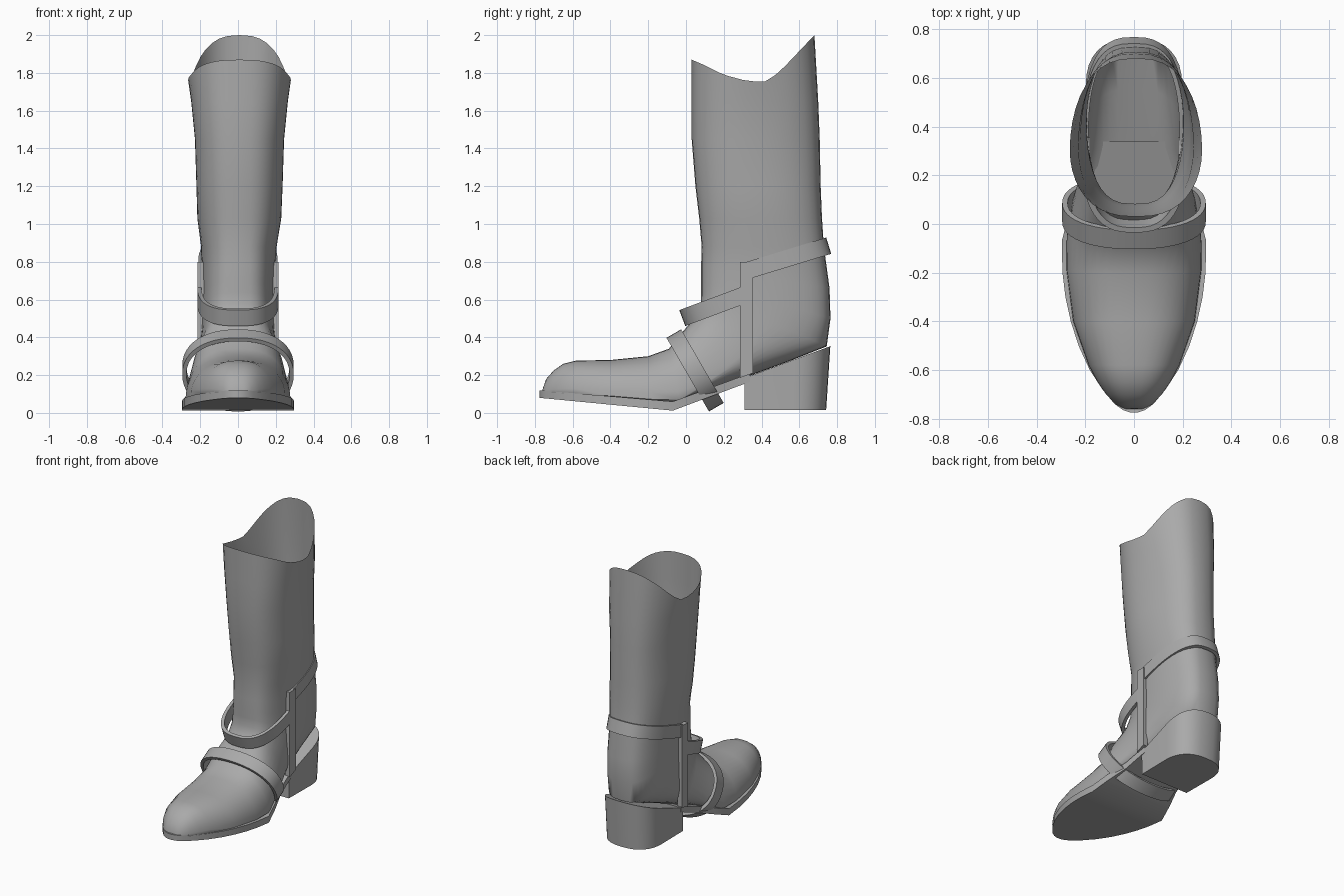
import bpy, bmesh, math
from mathutils import Vector

if "Cube" in bpy.data.objects:
    bpy.data.objects.remove(bpy.data.objects["Cube"])

grey = bpy.data.materials.new("plain grey")
grey.use_nodes = True
grey.diffuse_color = (0.4, 0.4, 0.4, 1)
grey.node_tree.nodes["Principled BSDF"].inputs["Base Color"].default_value = (0.4, 0.4, 0.4, 1)


def interp(points, t):
    """Piecewise-linear lookup."""
    for (a, va), (b, vb) in zip(points, points[1:]):
        if t <= b:
            return va + (vb - va) * max(0, (t - a) / (b - a))
    return points[-1][1]


def power(v, e):
    return math.copysign(abs(v) ** e, v)


def finish(name, bm, angle=35):
    bmesh.ops.recalc_face_normals(bm, faces=bm.faces)
    mesh = bpy.data.meshes.new(name)
    bm.to_mesh(mesh)
    bm.free()
    mesh.materials.append(grey)
    ob = bpy.data.objects.new(name, mesh)
    bpy.context.collection.objects.link(ob)
    bpy.ops.object.select_all(action='DESELECT')
    ob.select_set(True)
    bpy.context.view_layer.objects.active = ob
    bpy.ops.object.shade_smooth_by_angle(angle=math.radians(angle))


def loft(name, rings, cap_start=False, cap_end=False, closed=False, angle=35):
    bm = bmesh.new()
    vs = [[bm.verts.new(p) for p in r] for r in rings]
    n = len(vs[0])
    pairs = list(zip(vs, vs[1:])) + ([(vs[-1], vs[0])] if closed else [])
    for a, b in pairs:
        for i in range(n):
            j = (i + 1) % n
            bm.faces.new((a[i], a[j], b[j], b[i]))
    if cap_start:
        bm.faces.new(vs[0])
    if cap_end:
        bm.faces.new(vs[-1])
    finish(name, bm, angle)


# Upper: rings fan from the toe round the ankle and up the shaft
# (front y, front z, back y, back z, half width, widest position, squareness)
SECTIONS = [
    (-.758, .13, -.762, .10, .04, .95, .8),
    (-.74, .18, -.742, .10, .075, .95, .8),
    (-.70, .225, -.70, .10, .115, .95, .8),
    (-.65, .26, -.65, .095, .15, .95, .8),
    (-.58, .277, -.58, .09, .187, .95, .8),
    (-.40, .28, -.40, .08, .25, .95, .8),
    (-.20, .30, -.18, .06, .278, .95, .8),
    (-.09, .34, -.03, .05, .276, .93, .75),
    (0, .45, .12, .11, .25, .86, .68),
    (.06, .52, .32, .19, .205, .75, .6),
    (.08, .58, .55, .275, .195, .6, .58),
    (.08, .64, .745, .352, .193, .5, .58),
    (.08, .70, .765, .50, .193, .5, .6),
    (.08, .78, .76, .66, .195, .5, .62),
    (.083, .88, .73, .88, .2, .5, .68),
    (.07, 1.03, .72, 1.03, .222, .47, .72),
    (.05, 1.2, .713, 1.2, .228, .44, .75),
    (.03, 1.45, .708, 1.45, .236, .42, .75),
    (.03, 1.65, .70, 1.65, .256, .42, .75),
    (.03, 1.87, .68, 2.0, .272, .42, .78),
]
RIM = [(.03, 1.87), (.1, 1.84), (.2, 1.79), (.33, 1.755), (.43, 1.755), (.5, 1.81), (.68, 2.0)]
N = 40


def section(fy, fz, by, bz, w, k, e):
    ring = []
    for i in range(N):
        a = 2 * math.pi * i / N
        c = math.cos(a)
        t = k * (1 - c) if c > 0 else k - (1 - k) * c
        shift = .008 * min(1, max(0, fz - .6) * 2)
        ring.append(Vector((w * power(math.sin(a), e) + shift,
                            fy + (by - fy) * t, fz + (bz - fz) * t)))
    return ring


rings = [section(*s) for s in SECTIONS]
for p in rings[-1]:
    p.z = interp(RIM, p.y)
loft("boot_upper", rings, cap_start=True, angle=50)

# Sole: plate bent at the ball of the foot
WIDTH = [(-.775, .015), (-.765, .045), (-.74, .08), (-.68, .13), (-.6, .182), (-.5, .228),
         (-.4, .26), (-.3, .282), (-.2, .294), (-.07, .297), (.05, .265), (.18, .22), (.34, .197)]
TOP = [(-.78, .12), (-.07, .06), (.34, .21)]
BOTTOM = [(-.78, .08), (-.07, .012), (.34, .165)]
sole = []
for y, w in WIDTH:
    t, b = interp(TOP, y), interp(BOTTOM, y)
    sole.append([(-w, y, b), (w, y, b), (w, y, t), (-w, y, t)])
loft("sole", sole, True, True)

# Heel block: rounded at the back, sloping top
outline = [(-.195, .31), (.195, .31)]
for i in range(17):
    a = math.pi * i / 16
    outline.append((.198 * power(math.cos(a), .8), .56 + .182 * power(math.sin(a), .9)))
low = [(x * .98, y, .015) for x, y in outline]
high = []
for x, y in outline:
    y2 = y + .022 * (y - .31) / .43
    high.append((x, y2, .185 + (y2 - .31) * .37))
loft("heel", [low, high], True, True)


# Straps: flat bands swept round an ellipse in a tilted plane
def strap(name, centre, along, half_len, half_width, end, squareness, thick=.022, band=.09):
    u = Vector((0, *along)).normalized()
    n = Vector((1, 0, 0)).cross(u)
    full = end == 360
    steps = 48 if full else 24
    rings = []
    for i in range(steps if full else steps + 1):
        a = math.radians(end * i / steps)
        c, s = power(math.cos(a), squareness), power(math.sin(a), squareness)
        corners = []
        for d, h in ((0, -1), (0, 1), (-thick, 1), (-thick, -1)):
            p = Vector((0, *centre)) + u * ((half_len + d) * s) + n * (h * band / 2)
            p.x = (half_width + d) * c
            corners.append(p)
        rings.append(corners)
    loft(name, rings, not full, not full, full)


strap("foot_strap", (.048, .225), (.225, -.39), .225, .295, 360, .9)
strap("ankle_strap", (.31, .625), (-.335, -.125), .352, .215, 180, .75)
strap("back_strap", (.33, .755), (.425, .13), .445, .21, 180, .72)

# Upright bars joining the straps on each side
for side, x in (("left", .198), ("right", -.198)):
    bm = bmesh.new()
    bmesh.ops.create_cube(bm, size=1)
    for v in bm.verts:
        v.co = Vector((x + v.co.x * .035, .32 + v.co.y * .07, .5 + v.co.z * .6))
        if v.co.z < .5:
            v.co.z = .185 + (v.co.y - .285) * .37
    finish(side + "_bar", bm)
